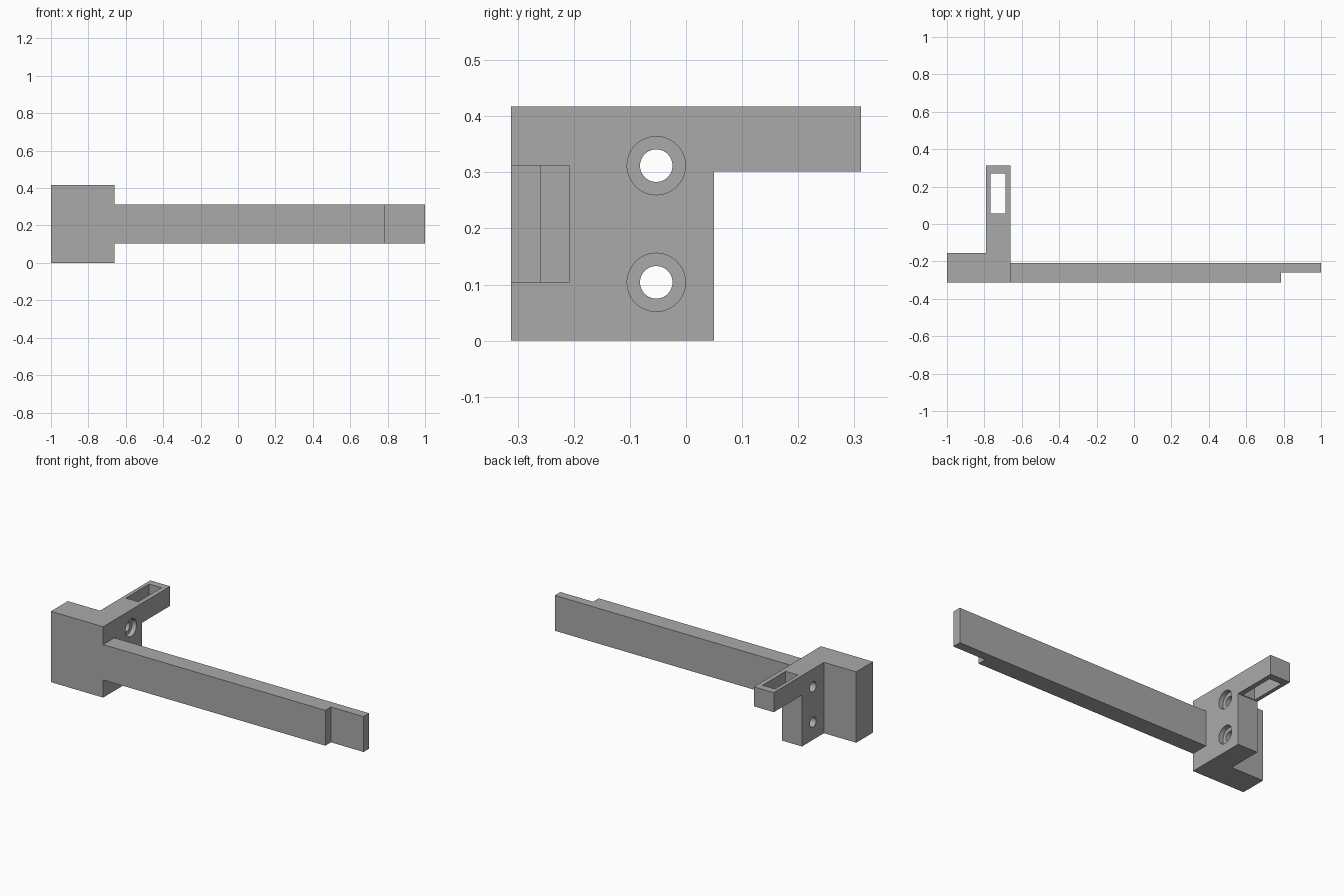
import bpy
import bmesh
import math
from mathutils import Matrix, Vector

default = bpy.data.objects.get("Cube")
if default:
    bpy.data.objects.remove(default, do_unlink=True)

grey = bpy.data.materials.new("plain grey")
grey.use_nodes = True
grey.diffuse_color = (0.4, 0.4, 0.4, 1)
grey.node_tree.nodes["Principled BSDF"].inputs["Base Color"].default_value = (0.4, 0.4, 0.4, 1)


def finish(name, bm):
    bmesh.ops.recalc_face_normals(bm, faces=bm.faces)
    mesh = bpy.data.meshes.new(name)
    bm.to_mesh(mesh)
    bm.free()
    mesh.materials.append(grey)
    obj = bpy.data.objects.new(name, mesh)
    bpy.context.collection.objects.link(obj)
    return obj


def extrude_plan(name, outline, z0, z1):
    """Extrude a plan outline (x, y) from z0 to z1."""
    bm = bmesh.new()
    face = bm.faces.new([bm.verts.new((x, y, z0)) for x, y in outline])
    grown = bmesh.ops.extrude_face_region(bm, geom=[face])["geom"]
    verts = [g for g in grown if isinstance(g, bmesh.types.BMVert)]
    bmesh.ops.translate(bm, verts=verts, vec=(0, 0, z1 - z0))
    return finish(name, bm)


def box(name, x0, x1, y0, y1, z0, z1):
    return extrude_plan(name, [(x0, y0), (x1, y0), (x1, y1), (x0, y1)], z0, z1)


def lathe_x(name, profile, y, z):
    """Spin (x, radius) points about a line along x."""
    bm = bmesh.new()
    verts = [bm.verts.new((x, y + r, z)) for x, r in profile]
    edges = [bm.edges.new(pair) for pair in zip(verts, verts[1:])]
    bmesh.ops.spin(bm, geom=verts + edges, cent=(0, y, z), axis=(1, 0, 0),
                   angle=math.tau, steps=48)
    bmesh.ops.remove_doubles(bm, verts=bm.verts, dist=0.0001)
    return finish(name, bm)


def cut(target, cutter):
    mod = target.modifiers.new("cut", "BOOLEAN")
    mod.operation = "DIFFERENCE"
    mod.solver = "EXACT"
    mod.object = cutter
    bpy.context.view_layer.objects.active = target
    bpy.ops.object.modifier_apply(modifier=mod.name)
    bpy.data.objects.remove(cutter, do_unlink=True)


FRONT, BACK, TOP = -0.312, 0.312, 0.417
PLATE_L, PLATE_R = -0.66, -0.79

# Mounting bracket: front block, side plate and rear arm in one outline
bracket = extrude_plan("mounting_bracket", [
    (-1, FRONT), (PLATE_L, FRONT), (PLATE_L, BACK),
    (PLATE_R, BACK), (PLATE_R, -0.155), (-1, -0.155)], 0, TOP)

# Clear the space under the arm, then the slot through it
cut(bracket, box("arm_clearance", -0.9, -0.6, 0.05, 0.4, -0.1, 0.302))
cut(bracket, box("arm_slot", -0.768, -0.688, 0.055, 0.27, 0.2, 0.5))

# Two recessed screw holes through the side plate
for height in (0.104, 0.312):
    cut(bracket, lathe_x("screw_hole", [
        (-0.85, 0), (-0.85, 0.029), (PLATE_L - 0.028, 0.029),
        (PLATE_L - 0.028, 0.052), (-0.6, 0.052), (-0.6, 0)], -0.053, height))

# Long bar with a half-thickness tip
bar = extrude_plan("long_bar", [
    (PLATE_L, FRONT), (0.787, FRONT), (0.787, -0.26),
    (1, -0.26), (1, -0.208), (PLATE_L, -0.208)], 0.104, 0.312)

for obj in (bracket, bar):
    bpy.ops.object.select_all(action="DESELECT")
    obj.select_set(True)
    bpy.context.view_layer.objects.active = obj
    bpy.ops.object.shade_smooth_by_angle(angle=math.radians(30))
